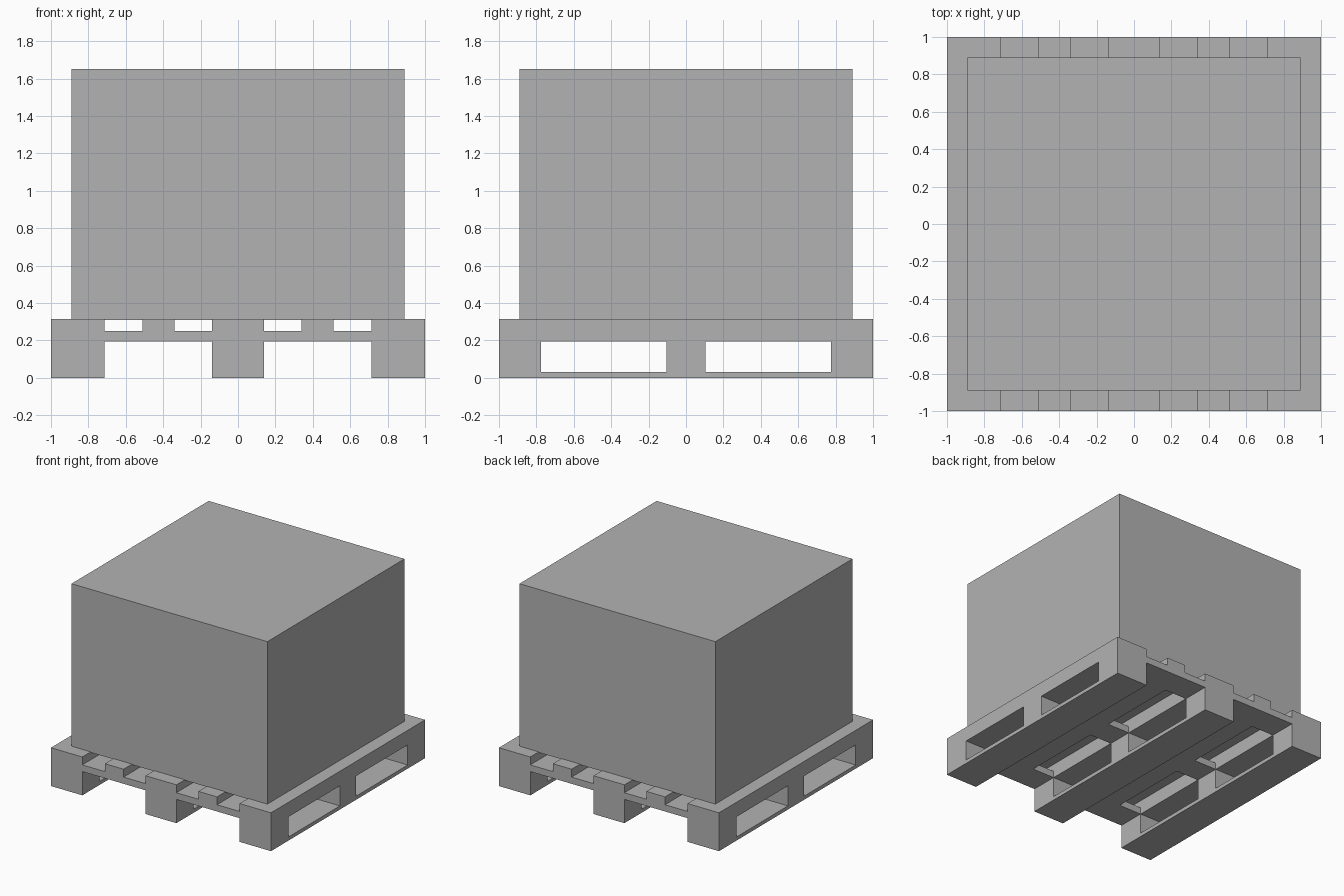
import bpy
import bmesh
from mathutils import Vector

cube = bpy.data.objects.get("Cube")
if cube:
    bpy.data.objects.remove(cube, do_unlink=True)

grey = bpy.data.materials.new("plain_grey")
grey.use_nodes = True
grey.diffuse_color = (0.45, 0.45, 0.45, 1)
grey.node_tree.nodes["Principled BSDF"].inputs["Base Color"].default_value = (0.45, 0.45, 0.45, 1)


def box(name, xs, ys, zs):
    """Flat-faced box between the given low and high limits."""
    lo, hi = (Vector(c) for c in zip(xs, ys, zs))
    bm = bmesh.new()
    bmesh.ops.create_cube(bm, size=1)
    for v in bm.verts:
        v.co = (lo + hi) / 2 + v.co * (hi - lo)
    mesh = bpy.data.meshes.new(name)
    bm.to_mesh(mesh)
    bm.free()
    mesh.materials.append(grey)
    obj = bpy.data.objects.new(name, mesh)
    bpy.context.collection.objects.link(obj)
    return obj


# Heights of the pallet layers
FOOT, DECK, CROSS, TOP = 0.03, 0.195, 0.25, 0.315
FULL = (-1, 1)
block_spans = [(-1, -0.775), (-0.105, 0.105), (0.775, 1)]
runner_spans = {"right": (-1, -0.715), "middle": (-0.14, 0.14), "left": (0.715, 1)}
slat_spans = {"right": (-0.51, -0.34), "left": (0.34, 0.51)}
gap_spans = [(-0.715, -0.51), (-0.34, -0.14), (0.14, 0.34), (0.51, 0.715)]

# Runners: foot board, three blocks and a deck board each
for side, xs in runner_spans.items():
    box(f"{side}_foot_board", xs, FULL, (0, FOOT))
    box(f"{side}_deck_board", xs, FULL, (DECK, TOP))
    for i, ys in enumerate(block_spans):
        box(f"{side}_block_{i + 1}", xs, ys, (FOOT, DECK))

# Narrow slats between the runners
for side, xs in slat_spans.items():
    box(f"{side}_slat", xs, FULL, (DECK, TOP))

# Cross boards filling the lower part of the gaps above the blocks
for i, xs in enumerate(gap_spans):
    for j, ys in enumerate(block_spans):
        box(f"cross_board_{i + 1}_{j + 1}", xs, ys, (DECK, CROSS))

# Load on the pallet
box("crate", (-0.89, 0.89), (-0.89, 0.89), (0.31, 1.65))
